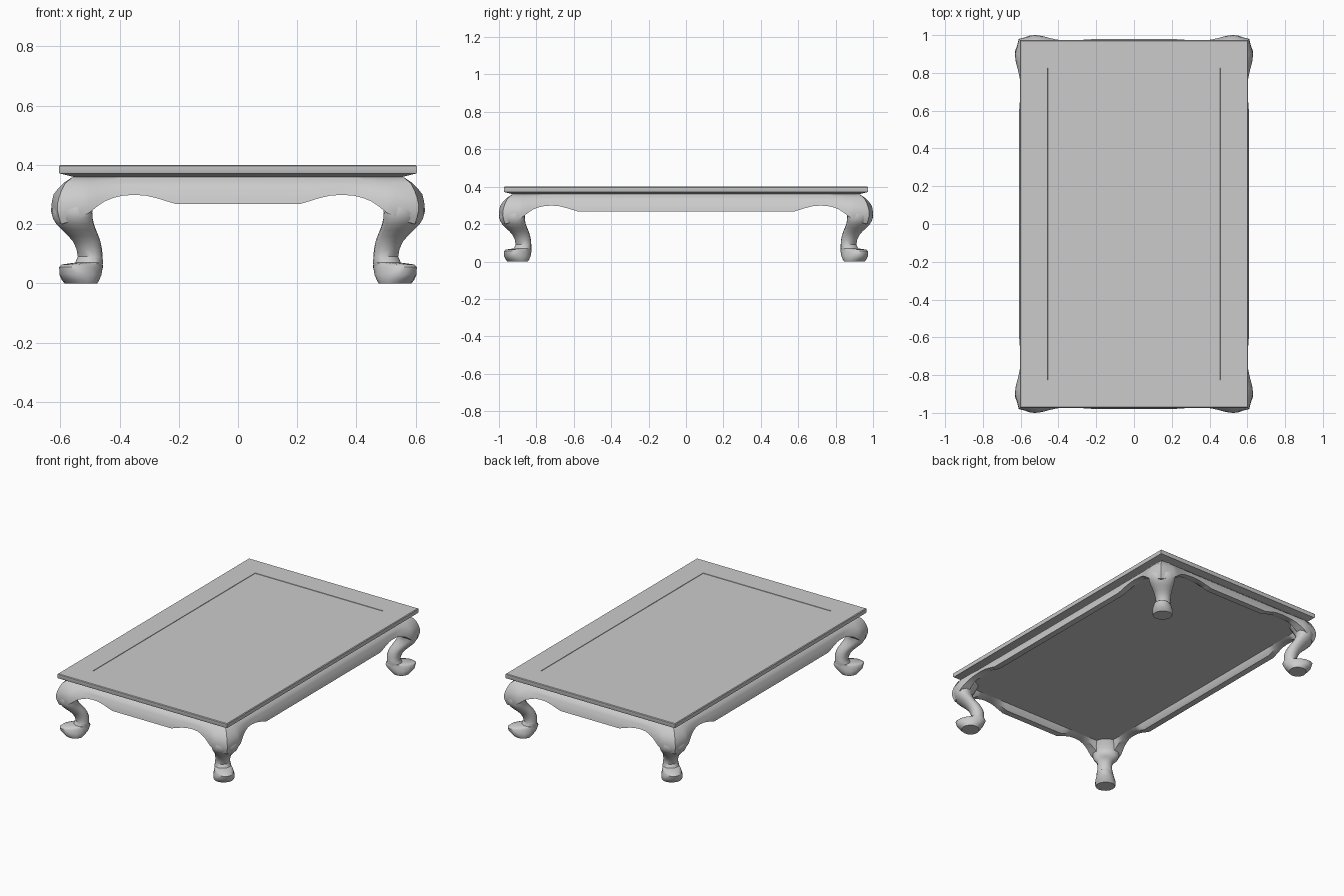
import bpy, bmesh, math

if "Cube" in bpy.data.objects:
    bpy.data.objects.remove(bpy.data.objects["Cube"])

BX, BY = 0.557, 0.927          # half size of the apron at its top edge
SHIFT = BY - BX                # legs sit on a diagonal moved out along y


def finish(name, bm, mirror=True):
    bmesh.ops.recalc_face_normals(bm, faces=bm.faces)
    mesh = bpy.data.meshes.new(name)
    bm.to_mesh(mesh)
    bm.free()
    ob = bpy.data.objects.new(name, mesh)
    bpy.context.collection.objects.link(ob)
    if mirror:
        mod = ob.modifiers.new("Mirror", 'MIRROR')
        mod.use_axis = (True, True, False)
        mod.merge_threshold = 0.0005
    bpy.ops.object.select_all(action='DESELECT')
    bpy.context.view_layer.objects.active = ob
    ob.select_set(True)
    bpy.ops.object.shade_smooth_by_angle(angle=math.radians(38))
    return ob


def loft(bm, rings, cap=False):
    loops = [[bm.verts.new(p) for p in r] for r in rings]
    for a, b in zip(loops, loops[1:]):
        n = len(a)
        for i in range(n):
            bm.faces.new((a[i], a[(i + 1) % n], b[(i + 1) % n], b[i]))
    if cap:
        bm.faces.new(loops[0])
        bm.faces.new(loops[-1])


def lerp_table(table, t):
    for (a, va), (b, vb) in zip(table, table[1:]):
        if min(a, b) <= t <= max(a, b):
            return va + (vb - va) * (t - a) / (b - a)
    return table[-1][1]


# Table top: stacked rectangles, chamfered edge, slightly sunk panel, and a
# solid core that closes the underside just above the apron arches
def rect(inset, z):
    x, y = 0.604 - inset, 0.974 - inset
    return [(-x, -y, z), (x, -y, z), (x, y, z), (-x, y, z)]


bm = bmesh.new()
loft(bm, [rect(*p) for p in (
    (0.055, 0.305), (0.055, 0.36), (0.047, 0.36), (0.002, 0.371), (0, 0.374),
    (0, 0.396), (0.004, 0.40), (0.147, 0.40), (0.1475, 0.397))], cap=True)
finish("table_top", bm, mirror=False)

# Aprons: bulging section swept along an arched lower edge, mitred at the corners
SECTION = [(0.36, 0), (0.35, 0.012), (0.335, 0.030), (0.30, 0.045),
           (0.27, 0.052), (0.24, 0.053), (0.20, 0.04)]
ARCH = [(0, 0.268), (0.21, 0.268), (0.24, 0.277), (0.275, 0.288), (0.31, 0.296),
        (0.35, 0.299), (0.39, 0.296), (0.42, 0.289), (0.45, 0.277), (0.475, 0.26),
        (0.50, 0.24), (0.53, 0.222), (BX, 0.20)]
KNEE = [(0, 0), (0.39, 0), (0.45, 0.008), (0.50, 0.018), (0.53, 0.021), (BX, 0)]


def apron(name, base, shift, swap):
    rings = []
    for s, low in ARCH:
        corner = s == BX
        ring = []
        for k in range(8):
            z = max(0.36 + (low - 0.36) * k / 7, 0.20)
            off = lerp_table(SECTION, z)
            off += lerp_table(KNEE, s) * min(1, (0.36 - z) / 0.06)
            ring.append((z, off))
        ring += [(low, 0.012), (0.306, -0.012), (0.36, -0.012)]
        pts = []
        for z, off in ring:
            along = s + (shift if s > 0 else 0) + (off if corner else 0)
            out = base + off
            pts.append((out, along, z) if swap else (along, out, z))
        rings.append(pts)
    bm = bmesh.new()
    loft(bm, rings)
    finish(name, bm)


apron("end_aprons", BY, 0, False)
apron("side_aprons", BX, SHIFT, True)

# Cabriole legs: oval rings (height, inner edge, outer edge, half width across
# the diagonal) ending in an upturned toe
LEG = [(0.35, 0.455, 0.55, 0.05), (0.33, 0.465, 0.58, 0.064),
       (0.285, 0.48, 0.616, 0.077), (0.26, 0.487, 0.627, 0.081),
       (0.24, 0.491, 0.63, 0.081), (0.22, 0.49, 0.626, 0.078),
       (0.20, 0.486, 0.614, 0.071), (0.18, 0.479, 0.594, 0.061),
       (0.16, 0.471, 0.573, 0.052), (0.14, 0.464, 0.556, 0.047),
       (0.115, 0.459, 0.545, 0.044), (0.09, 0.457, 0.541, 0.045),
       (0.07, 0.456, 0.55, 0.049), (0.064, 0.456, 0.595, 0.052),
       (0.055, 0.455, 0.605, 0.055), (0.03, 0.46, 0.604, 0.062),
       (0.012, 0.468, 0.595, 0.062), (0, 0.475, 0.586, 0.058)]
SIDES = 16
rings = []
for z, lo, hi, w in LEG:
    c, h = (lo + hi) / 2, (hi - lo) / 2
    a = math.sqrt(2 * h * h - w * w)
    ring = []
    for i in range(SIDES):
        t = 2 * math.pi * i / SIDES
        d, p = a * math.cos(t) / math.sqrt(2), w * math.sin(t) / math.sqrt(2)
        ring.append((c + d - p, c + SHIFT + d + p, z))
    rings.append(ring)
bm = bmesh.new()
loft(bm, rings, cap=True)
finish("legs", bm)
